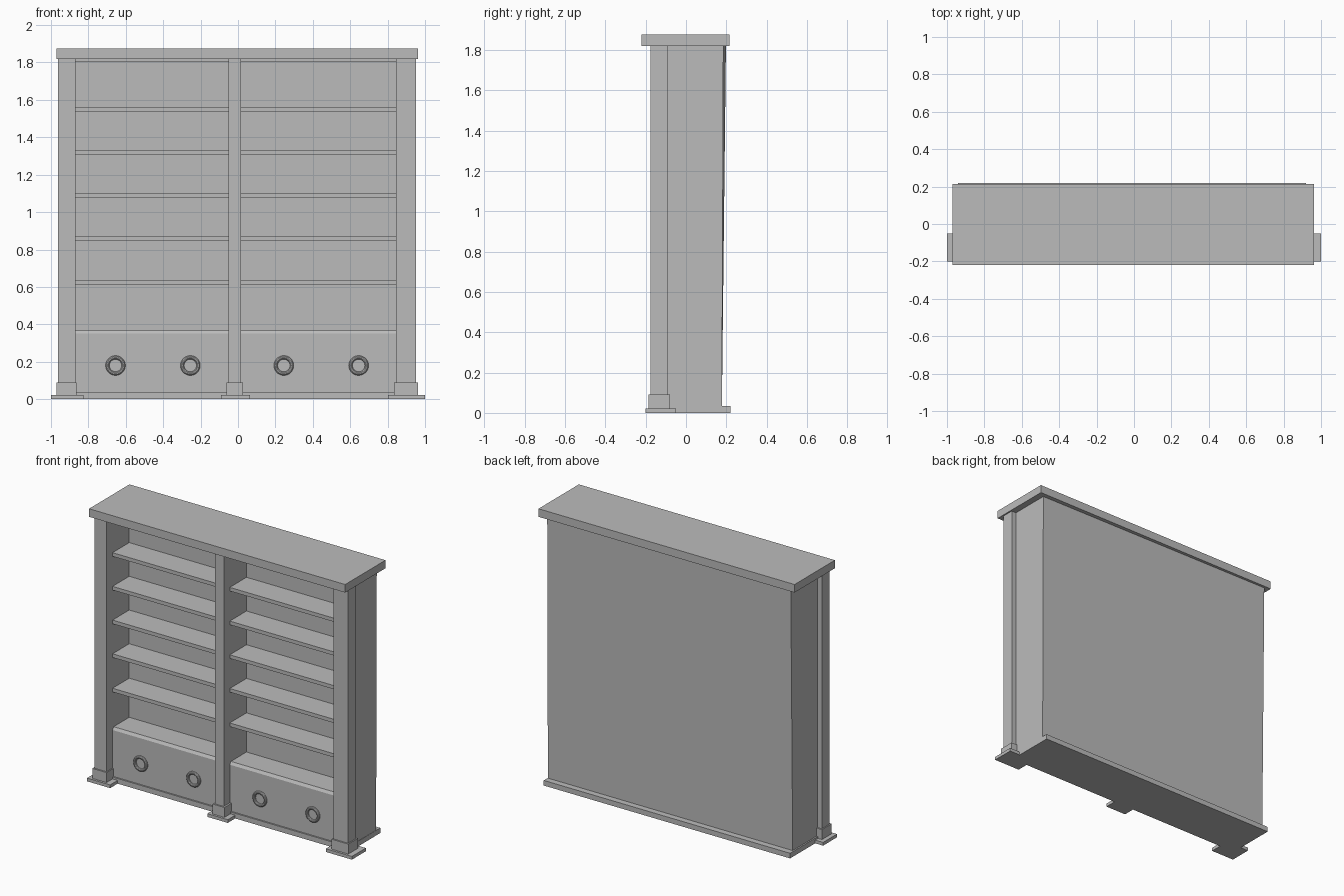
import bpy
import bmesh
import math

cube = bpy.data.objects.get("Cube")
if cube:
    bpy.data.objects.remove(cube, do_unlink=True)

# Single grey finish
GREY = (0.5, 0.5, 0.5, 1.0)
grey = bpy.data.materials.new("plain_grey")
grey.use_nodes = True
grey.diffuse_color = GREY
grey.node_tree.nodes["Principled BSDF"].inputs["Base Color"].default_value = GREY


def box(name, x, y, z, move=None):
    """Box from (low, high) ranges; move(co) may adjust its corners."""
    bm = bmesh.new()
    bmesh.ops.create_cube(bm, size=1)
    for v in bm.verts:
        for i, (low, high) in enumerate((x, y, z)):
            v.co[i] = high if v.co[i] > 0 else low
        if move:
            move(v.co)
    mesh = bpy.data.meshes.new(name)
    bm.to_mesh(mesh)
    bm.free()
    mesh.materials.append(grey)
    obj = bpy.data.objects.new(name, mesh)
    bpy.context.collection.objects.link(obj)
    return obj


def lean_back(co):
    """The rear face leans out towards the top, more so on one side."""
    if co.y > 0.1 and co.z > 1:
        co.y += 0.02 if co.x < 0 else 0.007


TOP = 1.82
POST_BACK = -0.09
SHELF_FRONT = -0.11
INNER_BACK = 0.07

# Cornice, plinth and thick rear panel
box("top_slab", (-0.97, 0.963), (-0.22, 0.215), (TOP, 1.875))
box("plinth", (-0.94, 0.92), (-0.12, 0.22), (0, 0.035))
box("back_panel", (-0.93, 0.918), (INNER_BACK, 0.178), (0.035, TOP), lean_back)

# Posts: name, post range, side panel range, foot block range, foot plate range
posts = [
    ("right", (-0.962, -0.87), (-0.93, -0.87), (-0.97, -0.863), (-1.0, -0.825)),
    ("middle", (-0.05, 0.015), (-0.05, 0.015), (-0.062, 0.027), (-0.092, 0.063)),
    ("left", (0.845, 0.953), (0.845, 0.918), (0.835, 0.962), (0.803, 1.0)),
]
for name, post, panel, block, plate in posts:
    box(name + "_post", post, (-0.175, POST_BACK), (0.02, TOP))
    box(name + "_panel", panel, (POST_BACK, INNER_BACK), (0.035, TOP))
    box(name + "_foot_block", block, (-0.185, -0.08), (0.02, 0.09))
    box(name + "_foot_plate", plate, (-0.2, -0.05), (0, 0.022))


def slope_front(co):
    """Slopes the top front edge of the lower cabinet."""
    if co.y < 0 and co.z > 0.36:
        co.y += 0.012


# Shelves and cabinet fronts in both bays
for side, bay in (("right", (-0.87, -0.05)), ("left", (0.015, 0.845))):
    for i, top in enumerate((0.635, 0.87, 1.10, 1.33, 1.56)):
        box(f"{side}_shelf_{i + 1}", bay, (SHELF_FRONT, INNER_BACK), (top - 0.025, top))
    box(side + "_top_board", bay, (SHELF_FRONT, INNER_BACK), (1.805, TOP))
    box(side + "_cabinet", bay, (SHELF_FRONT, INNER_BACK), (0.035, 0.35))
    box(side + "_cabinet_top", bay, (SHELF_FRONT, INNER_BACK), (0.35, 0.368), slope_front)

# Ring handles
for i, x in enumerate((-0.655, -0.255, 0.245, 0.645)):
    bpy.ops.mesh.primitive_torus_add(
        location=(x, SHELF_FRONT - 0.004, 0.18), rotation=(math.pi / 2, 0, 0),
        major_radius=0.043, minor_radius=0.01, major_segments=32, minor_segments=10)
    ring = bpy.context.object
    ring.name = f"ring_handle_{i + 1}"
    ring.data.materials.append(grey)
    bpy.ops.object.shade_smooth_by_angle()
